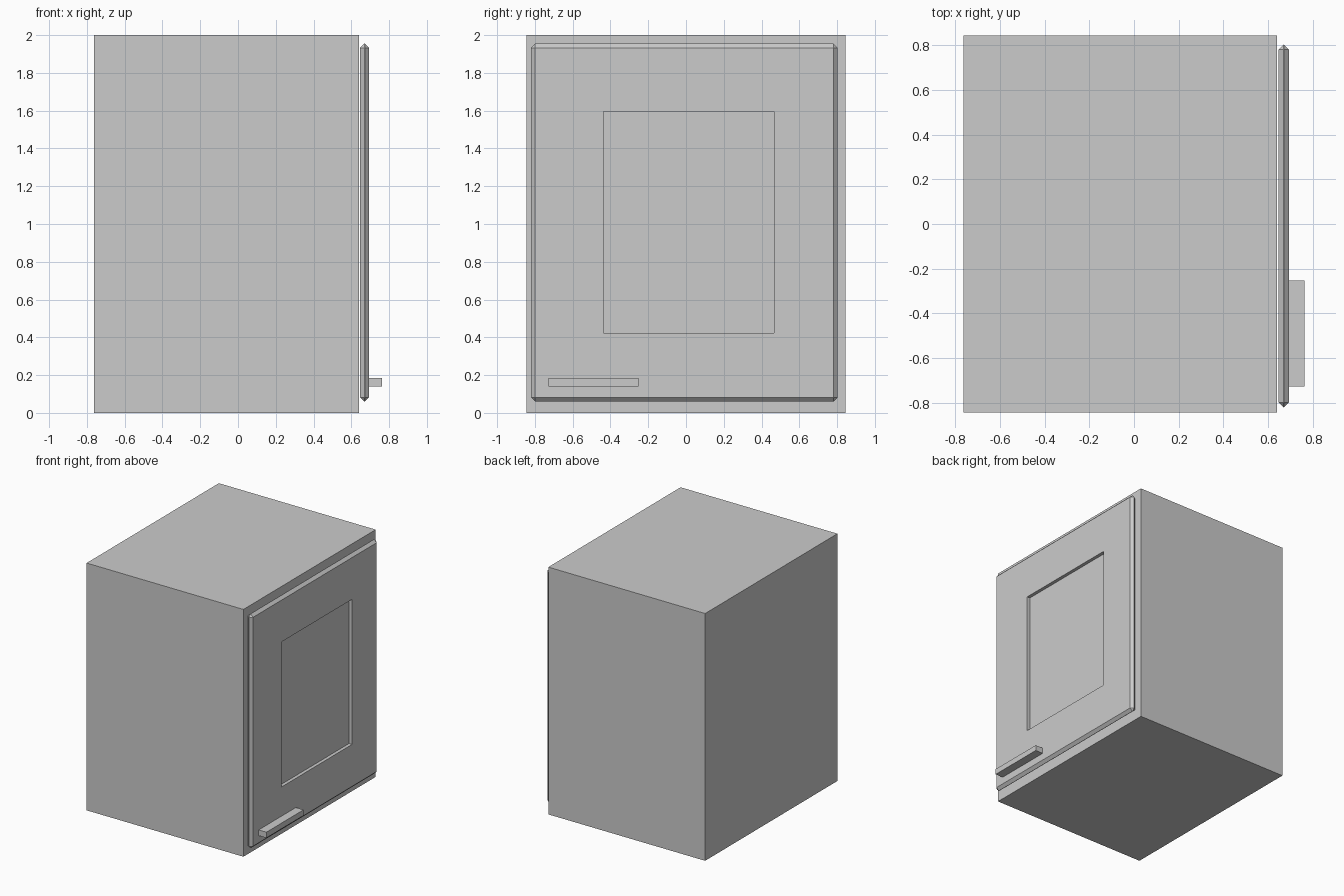
import bpy, bmesh
from mathutils import Vector

if "Cube" in bpy.data.objects:
    bpy.data.objects.remove(bpy.data.objects["Cube"])


def box_mesh(lo, hi):
    bm = bmesh.new()
    bmesh.ops.create_cube(bm, size=1)
    lo, hi = Vector(lo), Vector(hi)
    for v in bm.verts:
        v.co = (lo + hi) / 2 + v.co * (hi - lo)
    return bm


def add_object(name, bm):
    bmesh.ops.recalc_face_normals(bm, faces=bm.faces)
    me = bpy.data.meshes.new(name)
    bm.to_mesh(me)
    bm.free()
    ob = bpy.data.objects.new(name, me)
    bpy.context.collection.objects.link(ob)
    return ob


# Cabinet body
add_object("cabinet_body", box_mesh((-0.763, -0.845, 0), (0.64, 0.845, 2)))

# Door: chamfered slab with a thin gap to the body
door = box_mesh((0.647, -0.821, 0.06), (0.694, 0.803, 1.955))
bmesh.ops.bevel(door, geom=door.edges[:], offset=0.022, offset_type='OFFSET',
                segments=1, affect='EDGES')
door.normal_update()

# Recessed door panel: inset the front face, place its corners, push it in
front = max(door.faces, key=lambda f: f.calc_center_median().x)
bmesh.ops.inset_individual(door, faces=[front], thickness=0.3)
for v in front.verts:
    v.co.y = 0.466 if v.co.y > 0 else -0.436
    v.co.z = 1.595 if v.co.z > 1 else 0.422
panel = bmesh.ops.extrude_discrete_faces(door, faces=[front])["faces"][0]
bmesh.ops.translate(door, verts=panel.verts[:], vec=(-0.027, 0, 0))
add_object("door", door)

# Handle bar near the lower front corner
add_object("door_handle", box_mesh((0.692, -0.727, 0.14), (0.763, -0.252, 0.186)))
